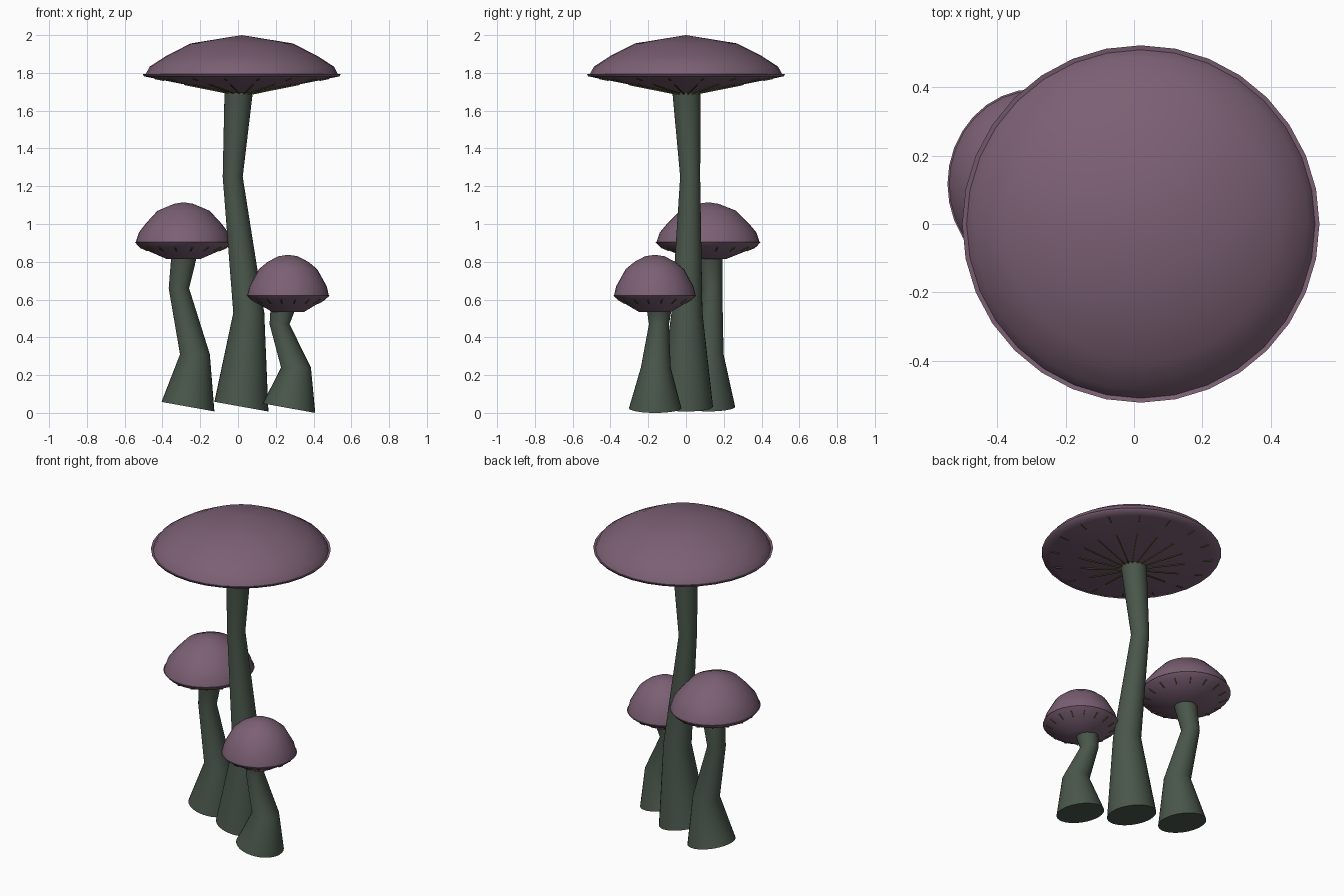
import bpy, bmesh, math
from mathutils import Vector

cube = bpy.data.objects.get("Cube")
if cube:
    bpy.data.objects.remove(cube, do_unlink=True)


def material(name, color):
    mat = bpy.data.materials.new(name)
    mat.use_nodes = True
    mat.diffuse_color = (*color, 1)
    bsdf = next(n for n in mat.node_tree.nodes if n.type == 'BSDF_PRINCIPLED')
    bsdf.inputs["Base Color"].default_value = (*color, 1)
    bsdf.inputs["Roughness"].default_value = 0.8
    return mat


CAP = material("dusky_purple", (0.20, 0.118, 0.175))
STEM = material("grey_green", (0.066, 0.092, 0.07))
GILL = material("dark_olive", (0.10, 0.09, 0.026))
SIDES = 32
GILLS = 16
BASE_TILT = 0.18


def finish(name, bm, mat, smooth_angle=None):
    bmesh.ops.recalc_face_normals(bm, faces=bm.faces)
    mesh = bpy.data.meshes.new(name)
    bm.to_mesh(mesh)
    bm.free()
    mesh.materials.append(mat)
    obj = bpy.data.objects.new(name, mesh)
    bpy.context.collection.objects.link(obj)
    if smooth_angle:
        bpy.ops.object.select_all(action='DESELECT')
        obj.select_set(True)
        bpy.context.view_layer.objects.active = obj
        bpy.ops.object.shade_smooth_by_angle(angle=math.radians(smooth_angle))
    return obj


def ring(bm, center, rx, ry, tilt=0):
    # Closed loop of vertices, optionally sloping down towards +x
    loop = []
    for i in range(SIDES):
        a = math.tau * i / SIDES
        dx, dy = rx * math.cos(a), ry * math.sin(a)
        loop.append(bm.verts.new(Vector(center) + Vector((dx, dy, -tilt * dx))))
    return loop


def bridge(bm, loops):
    for low, high in zip(loops, loops[1:]):
        for i in range(SIDES):
            j = (i + 1) % SIDES
            bm.faces.new((low[i], low[j], high[j], high[i]))


def stem(name, path):
    # path: x, y, z, radius from the ground up
    bm = bmesh.new()
    loops = [ring(bm, (x, y, z), r, r, BASE_TILT if k == 0 else 0)
             for k, (x, y, z, r) in enumerate(path)]
    bridge(bm, loops)
    bm.faces.new(loops[0][::-1])
    bm.faces.new(loops[-1])
    finish(name, bm, STEM, 50)


def cap(name, center, y_scale, apex, profile):
    # profile: radius, height from the top down to the underside
    x, y = center
    bm = bmesh.new()
    loops = [ring(bm, (x, y, z), r, r * y_scale) for r, z in profile]
    bridge(bm, loops)
    tip = bm.verts.new((x, y, apex))
    for i in range(SIDES):
        bm.faces.new((tip, loops[0][i], loops[0][(i + 1) % SIDES]))
    bm.faces.new(loops[-1])
    finish(name, bm, CAP, 60)


def gills(name, center, y_scale, underside, spans):
    # Thin radial blades just proud of the straight underside
    (ra, za), (rb, zb) = underside
    bm = bmesh.new()
    for r0, r1 in spans:
        for i in range(GILLS):
            a = math.tau * (i + 0.5) / GILLS
            out = Vector((math.cos(a), math.sin(a), 0))
            side = Vector((-out.y, out.x, 0)) * 0.003
            corners = []
            for r in (r0, r1):
                z = za + (zb - za) * (r - ra) / (rb - ra)
                for s, dz in ((-1, -0.005), (1, -0.005), (1, 0.003), (-1, 0.003)):
                    p = out * r + side * s
                    corners.append(bm.verts.new(
                        (center[0] + p.x, center[1] + p.y * y_scale, z + dz)))
            near, far = corners[:4], corners[4:]
            bm.faces.new(near)
            bm.faces.new(far)
            for k in range(4):
                n = (k + 1) % 4
                bm.faces.new((near[k], near[n], far[n], far[k]))
    finish(name, bm, GILL)


# Tall mushroom
tall = (0.02, 0.0)
stem("tall_stem", [(0.018, 0, 0.033, 0.143), (0.057, 0.005, 0.53, 0.082),
                   (-0.028, 0.022, 1.25, 0.053), (0.005, 0.002, 1.72, 0.076)])
cap("tall_cap", tall, 1, 2.0,
    [(0.27, 1.956), (0.40, 1.89), (0.488, 1.833), (0.51, 1.79),
     (0.523, 1.793), (0.518, 1.782), (0.47, 1.772), (0.08, 1.695)])
gills("tall_gills", tall, 1, [(0.08, 1.695), (0.47, 1.772)],
      [(0.06, 0.31), (0.42, 0.47)])

# Middle mushroom, behind on the right
middle = (-0.288, 0.117)
stem("middle_stem", [(-0.265, 0.12, 0.033, 0.14), (-0.228, 0.12, 0.31, 0.079),
                     (-0.313, 0.138, 0.66, 0.054), (-0.285, 0.125, 0.83, 0.068)])
cap("middle_cap", middle, 1.08, 1.115,
    [(0.05, 1.107), (0.138, 1.07), (0.20, 1.003), (0.237, 0.955), (0.253, 0.904),
     (0.258, 0.904), (0.235, 0.878), (0.09, 0.815)])
gills("middle_gills", middle, 1.08, [(0.09, 0.815), (0.235, 0.878)],
      [(0.195, 0.235)])

# Small mushroom, in front on the left
small = (0.265, -0.165)
stem("small_stem", [(0.27, -0.163, 0.025, 0.139), (0.307, -0.16, 0.24, 0.079),
                    (0.22, -0.143, 0.47, 0.053), (0.238, -0.142, 0.55, 0.066)])
cap("small_cap", small, 1, 0.837,
    [(0.052, 0.829), (0.11, 0.798), (0.155, 0.76), (0.205, 0.67), (0.216, 0.622),
     (0.221, 0.622), (0.20, 0.603), (0.085, 0.535)])
gills("small_gills", small, 1, [(0.085, 0.535), (0.20, 0.603)],
      [(0.165, 0.20)])
